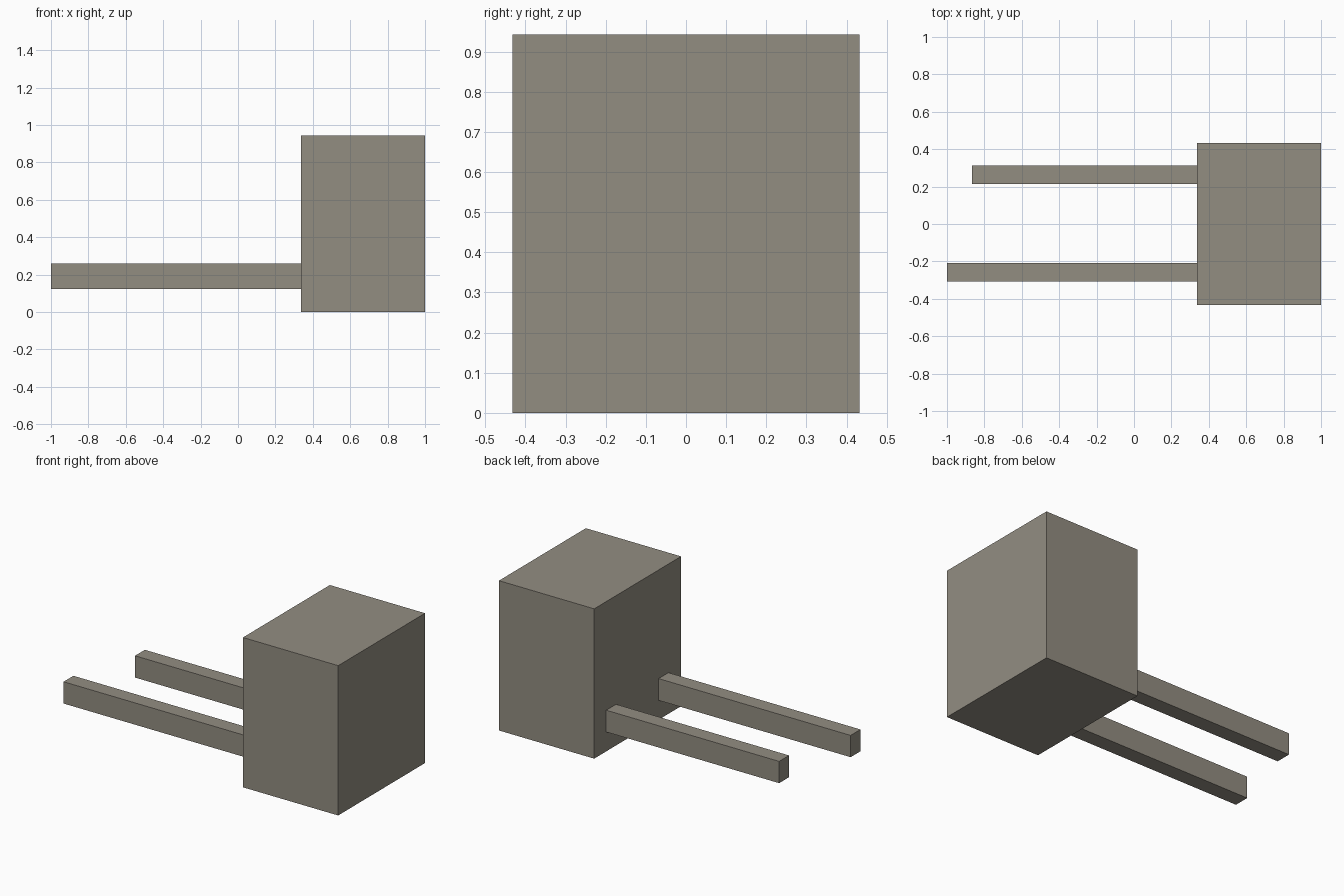
import bpy
import bmesh
from mathutils import Vector

if "Cube" in bpy.data.objects:
    bpy.data.objects.remove(bpy.data.objects["Cube"])

paint = bpy.data.materials.new("warm_grey")
paint.diffuse_color = (0.29, 0.267, 0.222, 1.0)
paint.use_nodes = True
paint.node_tree.nodes["Principled BSDF"].inputs["Base Color"].default_value = paint.diffuse_color


def box(name, low, high):
    """Axis-aligned box between two opposite corners."""
    low, high = Vector(low), Vector(high)
    bm = bmesh.new()
    bmesh.ops.create_cube(bm, size=1.0)
    for v in bm.verts:
        v.co = Vector(c * s for c, s in zip(v.co, high - low))
    mesh = bpy.data.meshes.new(name)
    bm.to_mesh(mesh)
    bm.free()
    mesh.materials.append(paint)
    obj = bpy.data.objects.new(name, mesh)
    obj.location = (low + high) / 2
    bpy.context.collection.objects.link(obj)
    return obj


# Main block
box("body", (0.337, -0.432, 0.0), (1.0, 0.432, 0.943))

# Two prongs of unequal length, ending on the block's left face
for name, tip, y in (("front_prong", -1.0, -0.258), ("back_prong", -0.867, 0.263)):
    box(name, (tip, y - 0.049, 0.122), (0.337, y + 0.049, 0.259))
